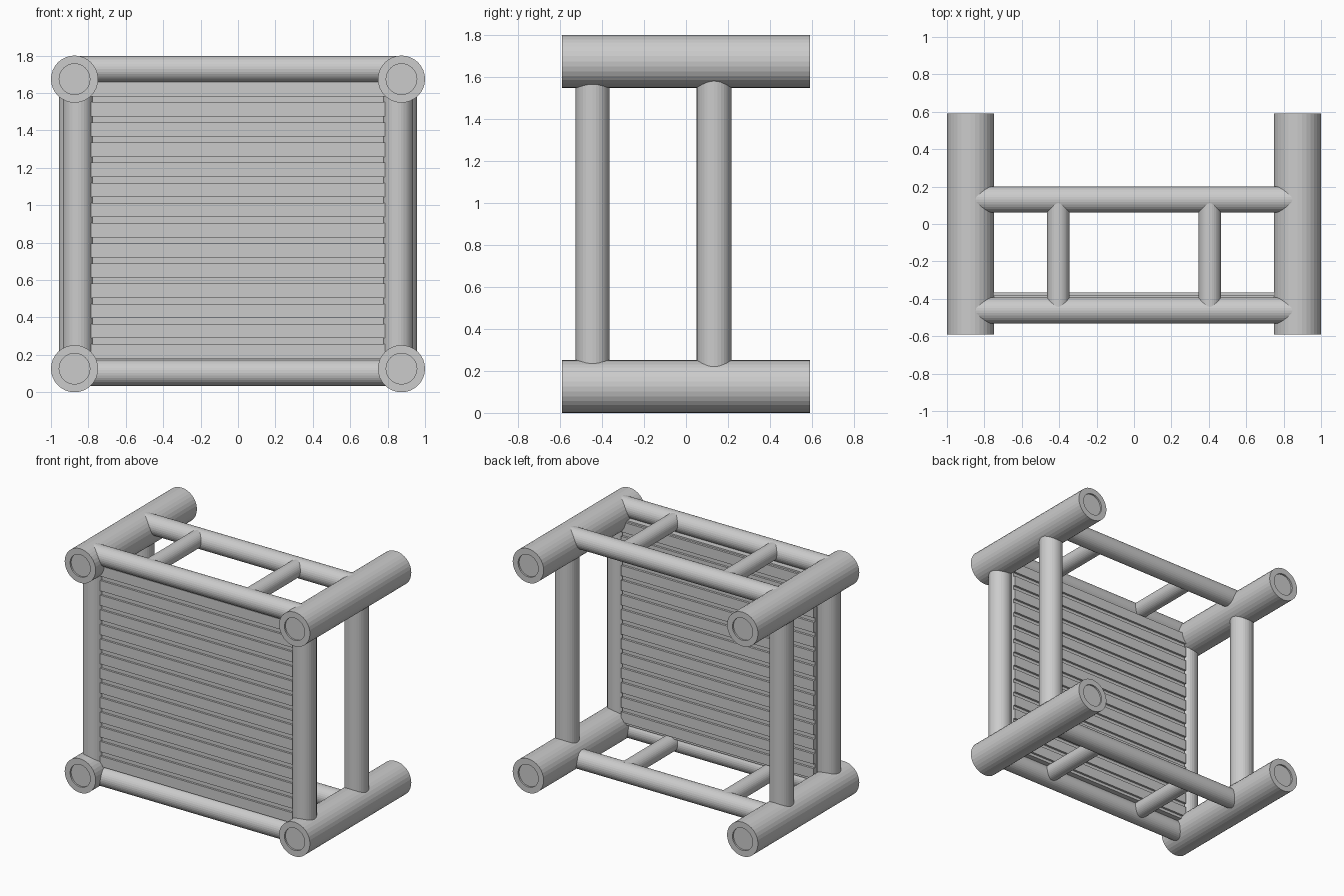
import bpy, bmesh
from mathutils import Vector

if "Cube" in bpy.data.objects:
    bpy.data.objects.remove(bpy.data.objects["Cube"])

def rod(name, a, b, r, sides=32, cap=None):
    """Cylinder from a to b; cap=(radius, depth) sinks a round recess into both ends."""
    a, b = Vector(a), Vector(b)
    d = b - a
    bm = bmesh.new()
    bmesh.ops.create_cone(bm, cap_ends=True, segments=sides, radius1=r, radius2=r, depth=d.length)
    if cap:
        ends = [f for f in bm.faces if len(f.verts) > 4]
        for f in ends:
            bmesh.ops.inset_individual(bm, faces=[f], thickness=r - cap[0])
            n = f.normal.copy()
            new = bmesh.ops.extrude_discrete_faces(bm, faces=[f])["faces"][0]
            bmesh.ops.translate(bm, verts=new.verts, vec=-n * cap[1])
    me = bpy.data.meshes.new(name)
    bm.to_mesh(me)
    bm.free()
    ob = bpy.data.objects.new(name, me)
    ob.rotation_euler = d.to_track_quat('Z', 'Y').to_euler()
    ob.location = (a + b) / 2
    bpy.context.collection.objects.link(ob)
    return ob

def box(name, lo, hi):
    lo, hi = Vector(lo), Vector(hi)
    bpy.ops.mesh.primitive_cube_add(size=1, location=(lo + hi) / 2)
    ob = bpy.context.object
    ob.name = name
    ob.scale = hi - lo
    return ob

TUBE_X, TUBE_R = 0.874, 0.126
LOW, HIGH = 0.126, 1.674

for s, side in ((-1, "left"), (1, "right")):
    # thick runners along the depth
    for z, lvl in ((LOW, "bottom"), (HIGH, "top")):
        rod(f"{side}_{lvl}_runner", (s * TUBE_X, -0.59, z), (s * TUBE_X, 0.59, z),
            TUBE_R, cap=(0.082, 0.012))
    # upright posts
    rod(f"{side}_front_post", (s * 0.855, -0.445, LOW), (s * 0.855, -0.445, HIGH), 0.081)
    rod(f"{side}_back_post", (s * TUBE_X, 0.134, LOW), (s * TUBE_X, 0.134, HIGH), 0.083)

for lvl, rail_z, bar_z in (("bottom", 0.104, 0.115), ("top", 1.727, 1.734)):
    # rails across the width
    for y, where in ((-0.463, "front"), (0.131, "back")):
        rod(f"{where}_{lvl}_rail", (-0.85, y, rail_z), (0.85, y, rail_z), 0.07)
    # short cross bars joining the rails
    for s, side in ((-1, "left"), (1, "right")):
        rod(f"{side}_{lvl}_cross_bar", (s * 0.405, -0.463, bar_z), (s * 0.405, 0.131, bar_z), 0.06)

# slatted panel between the front posts
box("panel_core", (-0.785, -0.472, 0.16), (0.785, -0.382, 1.67))
PITCH = 0.1078
for i in range(14):
    z = 0.181 + i * PITCH
    box(f"panel_slat_{i + 1}", (-0.785, -0.487, z), (0.785, -0.366, z + 0.076))
